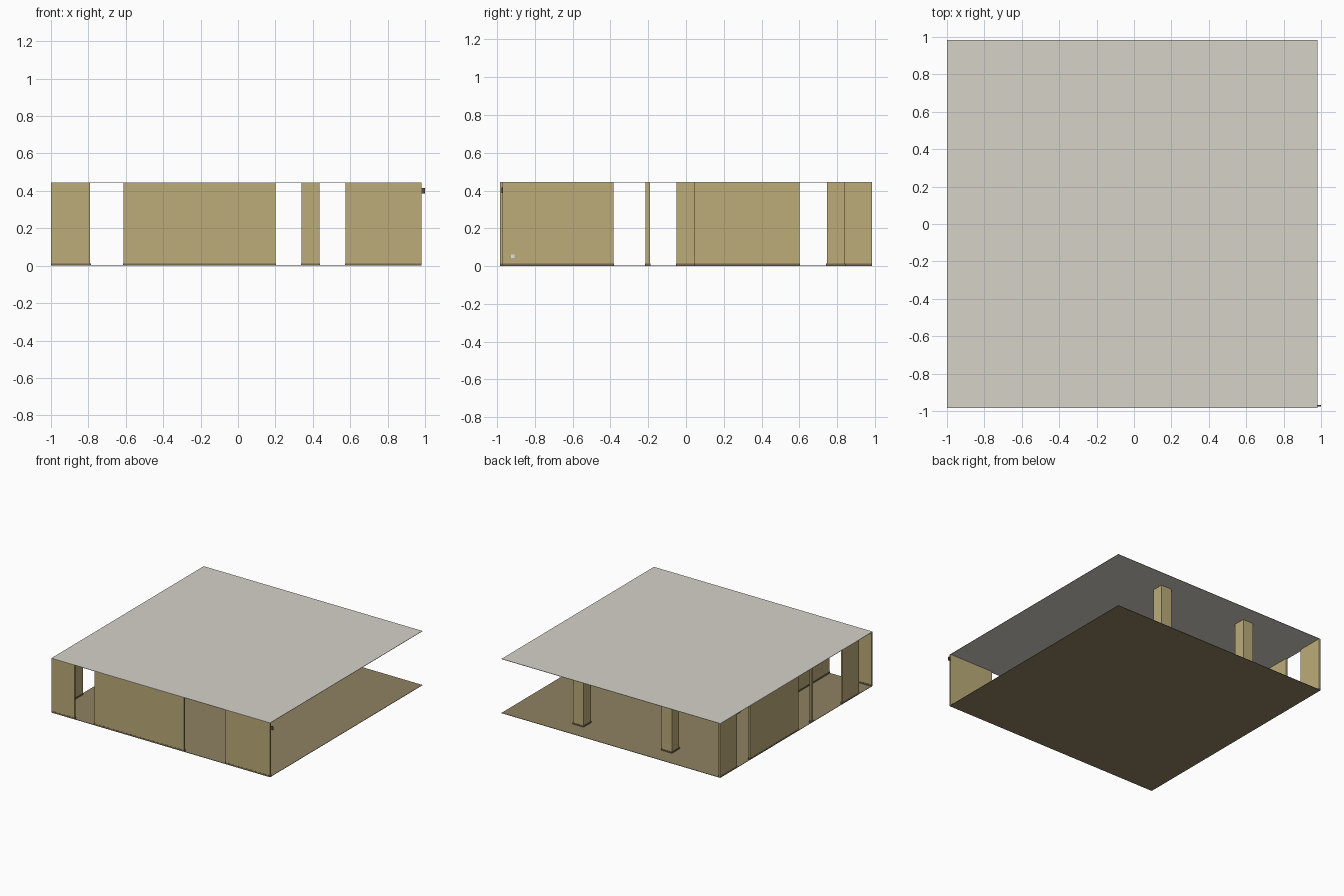
import bpy

# Remove the default cube only
cube = bpy.data.objects.get("Cube")
if cube:
    bpy.data.objects.remove(cube, do_unlink=True)


def linear(c):
    c /= 255
    return c / 12.92 if c <= 0.04045 else ((c + 0.055) / 1.055) ** 2.4


def material(name, *rgb):
    colour = [linear(c) for c in rgb] + [1.0]
    mat = bpy.data.materials.new(name)
    mat.use_nodes = True
    mat.diffuse_color = colour
    shader = next(n for n in mat.node_tree.nodes if n.type == "BSDF_PRINCIPLED")
    shader.inputs["Base Color"].default_value = colour
    return mat


PLASTER = material("tan plaster", 188, 172, 121)
STONE = material("pale grey ceiling", 214, 210, 201)
WOOD = material("brown floor", 143, 128, 98)
TRIM = material("dark skirting", 124, 108, 79)
METAL = material("dark metal", 92, 78, 58)
WHITE = material("white plastic", 225, 225, 220)


def box(name, x, y, z, mat):
    """Axis-aligned box from (low, high) ranges."""
    ranges = (x, y, z)
    bpy.ops.mesh.primitive_cube_add(size=1, location=[sum(r) / 2 for r in ranges])
    obj = bpy.context.object
    obj.name = name
    obj.scale = [r[1] - r[0] for r in ranges]
    bpy.ops.object.transform_apply(location=False, rotation=False, scale=True)
    obj.data.materials.append(mat)
    return obj


HEIGHT = 0.445
LEFT, RIGHT, FRONT, BACK = -1.0, 0.98, -0.985, 0.985
THICK = 0.014
LIP = 0.003


def upright(name, x, y):
    """Wall or column with a skirting strip around its foot, kept inside the slab."""
    box(name, x, y, (0.002, HEIGHT - 0.002), PLASTER)
    sx = (max(x[0] - LIP, LEFT), min(x[1] + LIP, RIGHT))
    sy = (max(y[0] - LIP, FRONT), min(y[1] + LIP, BACK))
    box(name + "_skirting", sx, sy, (0.002, 0.013), TRIM)


# Floor and ceiling slabs
box("floor", (LEFT, RIGHT), (FRONT, BACK), (0, 0.003), WOOD)
box("ceiling", (LEFT, RIGHT), (FRONT, BACK), (HEIGHT - 0.003, HEIGHT), STONE)

# Front wall pieces with openings between them
for i, span in enumerate([(LEFT, -0.79), (-0.59, 0.2), (0.575, RIGHT)]):
    upright(f"front_wall_{i}", span, (FRONT + 0.001, FRONT + THICK))

# Side wall pieces and slim post
for i, span in enumerate([(-0.81, -0.595), (-0.215, -0.19), (-0.025, 0.6), (0.77, BACK)]):
    upright(f"side_wall_{i}", (LEFT + 0.001, LEFT + THICK), span)

# Interior partition
upright("partition_wall", (-0.612, -0.59), (FRONT + 0.001, -0.385))

# Square columns on a two by two grid
for x in (-0.46, 0.34):
    for y in (-0.05, 0.745):
        upright("column", (x, x + 0.095), (y, y + 0.095))

# Small wall fittings
box("socket_plate", (-0.59, -0.586), (-0.925, -0.907), (0.043, 0.061), WHITE)
box("wall_bracket", (RIGHT, 1.0), (-0.977, -0.969), (0.386, 0.415), METAL)
